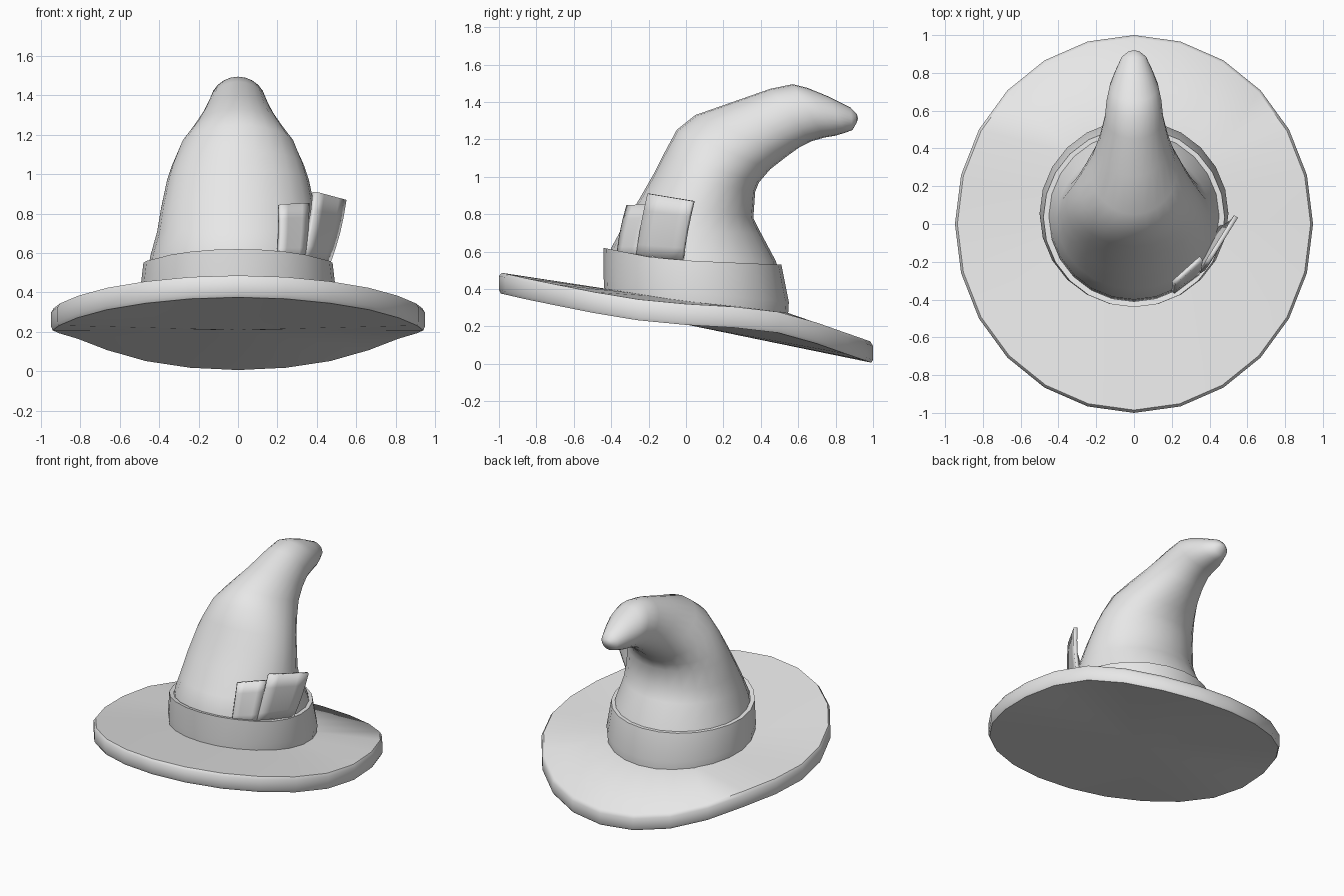
import bpy, bmesh, math
from mathutils import Vector

if "Cube" in bpy.data.objects:
    bpy.data.objects.remove(bpy.data.objects["Cube"])

SIDES = 24

felt = bpy.data.materials.new("grey_felt")
felt.diffuse_color = (0.8, 0.8, 0.8, 1)
felt.use_nodes = True
felt.node_tree.nodes["Principled BSDF"].inputs["Base Color"].default_value = felt.diffuse_color


def lerp_table(table, v):
    """Piecewise linear lookup in (key, value) pairs."""
    for (a, fa), (b, fb) in zip(table, table[1:]):
        if v <= b:
            t = max(0, (v - a) / (b - a))
            return fa + (fb - fa) * t
    return table[-1][1]


def finish(name, bm, angle=40):
    bmesh.ops.recalc_face_normals(bm, faces=bm.faces)
    mesh = bpy.data.meshes.new(name)
    bm.to_mesh(mesh)
    bm.free()
    mesh.materials.append(felt)
    mesh.shade_smooth()
    mesh.set_sharp_from_angle(angle=math.radians(angle))
    obj = bpy.data.objects.new(name, mesh)
    bpy.context.collection.objects.link(obj)
    return obj


def loft(name, rings, closed=False, tips=(None, None), angle=40):
    """Skin a list of rings; a tip is an apex point closing that end."""
    bm = bmesh.new()
    loops = [[bm.verts.new(p) for p in ring] for ring in rings]
    pairs = list(zip(loops, loops[1:]))
    if closed:
        pairs.append((loops[-1], loops[0]))
    for a, b in pairs:
        for i in range(SIDES):
            j = (i + 1) % SIDES
            bm.faces.new((a[i], a[j], b[j], b[i]))
    for loop, tip in zip((loops[0], loops[-1]), tips):
        if tip:
            apex = bm.verts.new(tip)
            for i in range(SIDES):
                bm.faces.new((loop[i], loop[(i + 1) % SIDES], apex))
    return finish(name, bm, angle)


def oval(rx, ry, cy, height):
    """Horizontal oval whose height follows a function of y."""
    pts = []
    for i in range(SIDES):
        a = math.tau * i / SIDES
        y = cy + ry * math.sin(a)
        pts.append(Vector((rx * math.cos(a), y, height(y))))
    return pts


# Brim: upturned front, drooping back, thick edge
RIM = [(-1, .49), (-.87, .46), (-.7, .425), (-.5, .385), (-.26, .345), (0, .32),
       (.26, .305), (.5, .277), (.6, .25), (.7, .22), (.87, .16), (1, .115)]
SEAT = [(-.45, .405), (0, .335), (.55, .28)]


def rim(y):
    return lerp_table(RIM, y)


def seat(y):
    return lerp_table(SEAT, y)


loft("brim", [oval(.45, .46, .05, seat),
              oval(.935, .985, 0, rim),
              oval(.948, 1, 0, lambda y: rim(y) - .02),
              oval(.948, 1, 0, lambda y: rim(y) - .095),
              oval(.94, .99, 0, lambda y: rim(y) - .112)],
     tips=((0, .05, .33), (0, 0, .21)), angle=50)

# Crown: each row gives the front point, back point and half width
CROWN = [(-.41, .45, .52, .42, .47), (-.40, .62, .48, .55, .445),
         (-.345, .72, .40, .70, .41), (-.25, .88, .36, .78, .39),
         (-.17, 1.02, .37, .92, .36), (-.12, 1.12, .39, .97, .335),
         (-.05, 1.25, .45, 1.04, .29), (.05, 1.33, .54, 1.11, .23),
         (.25, 1.40, .61, 1.16, .185), (.45, 1.47, .67, 1.19, .155),
         (.57, 1.495, .74, 1.21, .145), (.65, 1.475, .80, 1.22, .13),
         (.76, 1.43, .85, 1.235, .10), (.88, 1.37, .89, 1.25, .065),
         (.913, 1.335, .913, 1.29, .03)]
rings = []
for fy, fz, by, bz, w in CROWN:
    front, back = Vector((0, fy, fz)), Vector((0, by, bz))
    mid, half = (front + back) / 2, (back - front) / 2
    rings.append([mid + half * math.sin(math.tau * i / SIDES)
                  + Vector((w * math.cos(math.tau * i / SIDES), 0, 0))
                  for i in range(SIDES)])
loft("crown", rings, tips=(None, (0, .92, 1.312)), angle=60)

# Band around the foot of the crown
BAND_TOP = [(-.44, .62), (-.2, .572), (0, .552), (.5, .53)]


def band_top(y):
    return lerp_table(BAND_TOP, y)


loft("band", [oval(.47, .45, .05, lambda y: seat(y) - .03),
              oval(.49, .49, .055, lambda y: seat(y) - .03),
              oval(.5, .495, .055, lambda y: seat(y) + .05),
              oval(.48, .475, .035, band_top),
              oval(.45, .445, .035, band_top)],
     closed=True, angle=45)


# Two curved cards tucked into the band
def card(name, corners, bulge):
    bl, br, tl, tr = (Vector(c) for c in corners)
    out = (br - bl).cross(tl - bl).normalized()
    n = 4
    bm = bmesh.new()
    grid = []
    for r in range(n + 1):
        v = r / n
        row = []
        for c in range(n + 1):
            u = c / n
            p = bl.lerp(br, u).lerp(tl.lerp(tr, u), v)
            row.append(bm.verts.new(p + out * bulge * math.sin(math.pi * v)))
        grid.append(row)
    for r in range(n):
        for c in range(n):
            bm.faces.new((grid[r][c], grid[r][c + 1],
                          grid[r + 1][c + 1], grid[r + 1][c]))
    obj = finish(name, bm)
    mod = obj.modifiers.new("thickness", "SOLIDIFY")
    mod.thickness = .025
    mod.offset = 0


card("front_card", [(.20, -.365, .55), (.33, -.27, .55),
                    (.21, -.31, .845), (.355, -.18, .852)], .01)
card("side_card", [(.32, -.265, .55), (.455, -.02, .54),
                   (.39, -.20, .91), (.54, .04, .87)], .012)
